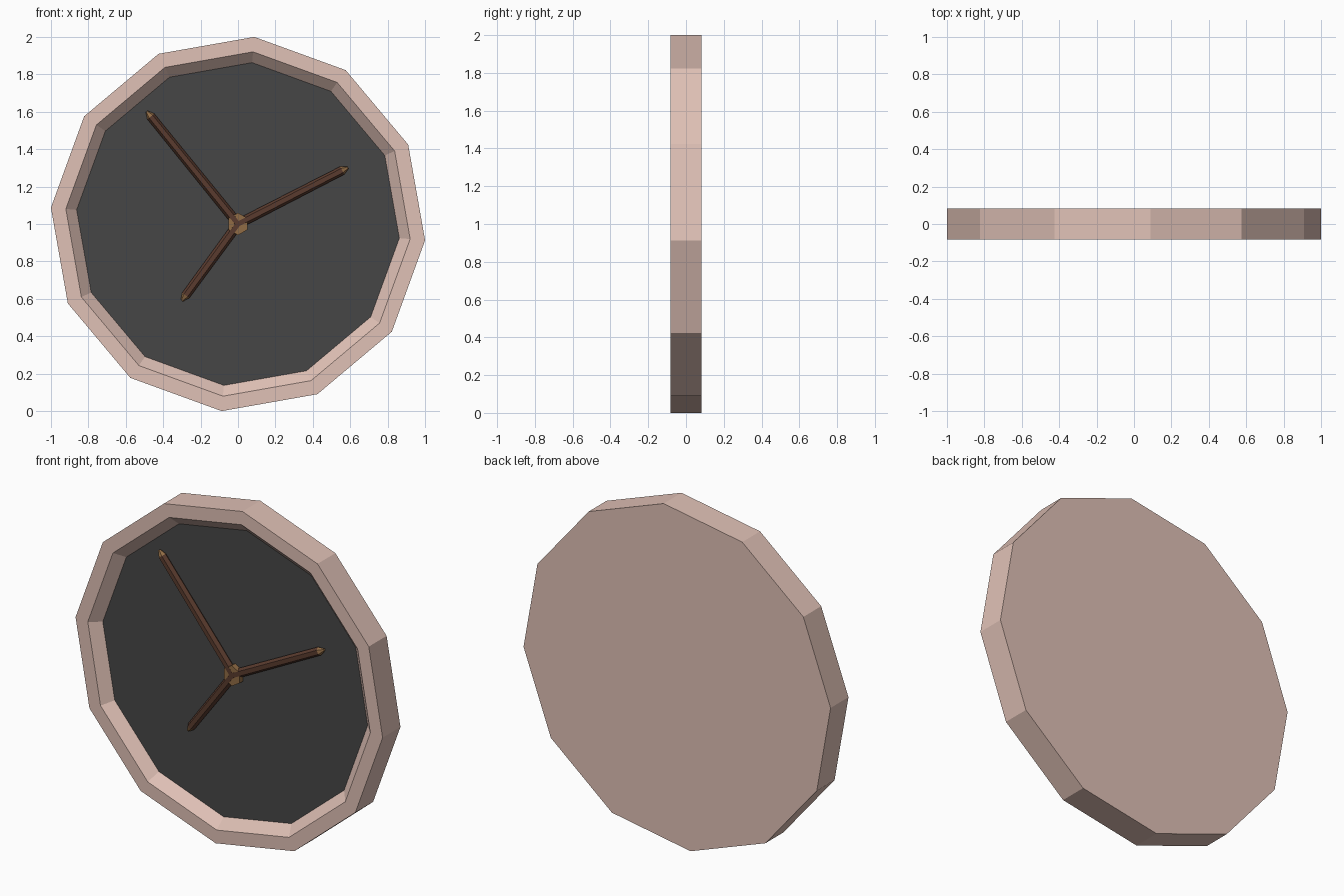
import bpy, bmesh, math
from mathutils import Vector, Matrix

if "Cube" in bpy.data.objects:
    bpy.data.objects.remove(bpy.data.objects["Cube"])


def lin(v):
    v /= 255
    return v / 12.92 if v <= 0.04045 else ((v + 0.055) / 1.055) ** 2.4


def material(name, r, g, b):
    m = bpy.data.materials.new(name)
    m.diffuse_color = (lin(r), lin(g), lin(b), 1)
    m.use_nodes = True
    m.node_tree.nodes["Principled BSDF"].inputs["Base Color"].default_value = m.diffuse_color
    return m


PINK = material("pale pink", 224, 193, 182)
GREY = material("dark grey", 70, 70, 70)
BROWN = material("dark brown", 90, 59, 46)
GOLD = material("light brown", 145, 108, 69)
CENTRE = Vector((0, 0, 1))


def loft(name, sections, sides, phase, matrix, mats, band_mats):
    """Join regular polygons (radius, height) and cap both ends.
    band_mats: start cap, each band, end cap."""
    bm = bmesh.new()
    rings = []
    for r, h in sections:
        rings.append([bm.verts.new((r * math.cos(phase + math.tau * k / sides),
                                    r * math.sin(phase + math.tau * k / sides), h))
                      for k in range(sides)])
    bm.faces.new(rings[0][::-1]).material_index = band_mats[0]
    for i in range(len(rings) - 1):
        a, b = rings[i], rings[i + 1]
        for k in range(sides):
            j = (k + 1) % sides
            bm.faces.new((a[k], a[j], b[j], b[k])).material_index = band_mats[i + 1]
    bm.faces.new(rings[-1]).material_index = band_mats[-1]
    bm.transform(matrix)
    bmesh.ops.recalc_face_normals(bm, faces=bm.faces[:])
    me = bpy.data.meshes.new(name)
    bm.to_mesh(me)
    bm.free()
    for m in mats:
        me.materials.append(m)
    ob = bpy.data.objects.new(name, me)
    bpy.context.collection.objects.link(ob)
    return ob


# local z points to the front (-y), local y points up
facing = Matrix.Translation(CENTRE) @ Matrix.Rotation(math.radians(90), 4, 'X')

# twelve-sided case with bevelled recess and dark dial
loft("clock_case", [(1.004, -0.083), (1.004, 0.083), (0.924, 0.083), (0.866, 0.026)],
     12, math.radians(-5), facing, [PINK, GREY], [0, 0, 0, 0, 1])

# central hub
loft("hub", [(0.06, 0.02), (0.06, 0.058)], 6, math.radians(90), facing,
     [GOLD], [0, 0, 0])

# hands: hexagonal rods with light pointed tips
for name, x, z in (("second_hand", -0.488, 0.602),
                   ("minute_hand", 0.588, 0.302),
                   ("hour_hand", -0.30, -0.41)):
    d = Vector((x, 0, z))
    length = d.length
    rot = Matrix.Rotation(math.atan2(x, z), 4, 'Y')
    place = Matrix.Translation(CENTRE + Vector((0, -0.036, 0))) @ rot
    loft(name, [(0.026, 0), (0.024, length - 0.035), (0.007, length)],
         6, 0, place, [BROWN, GOLD], [0, 0, 1, 1])
